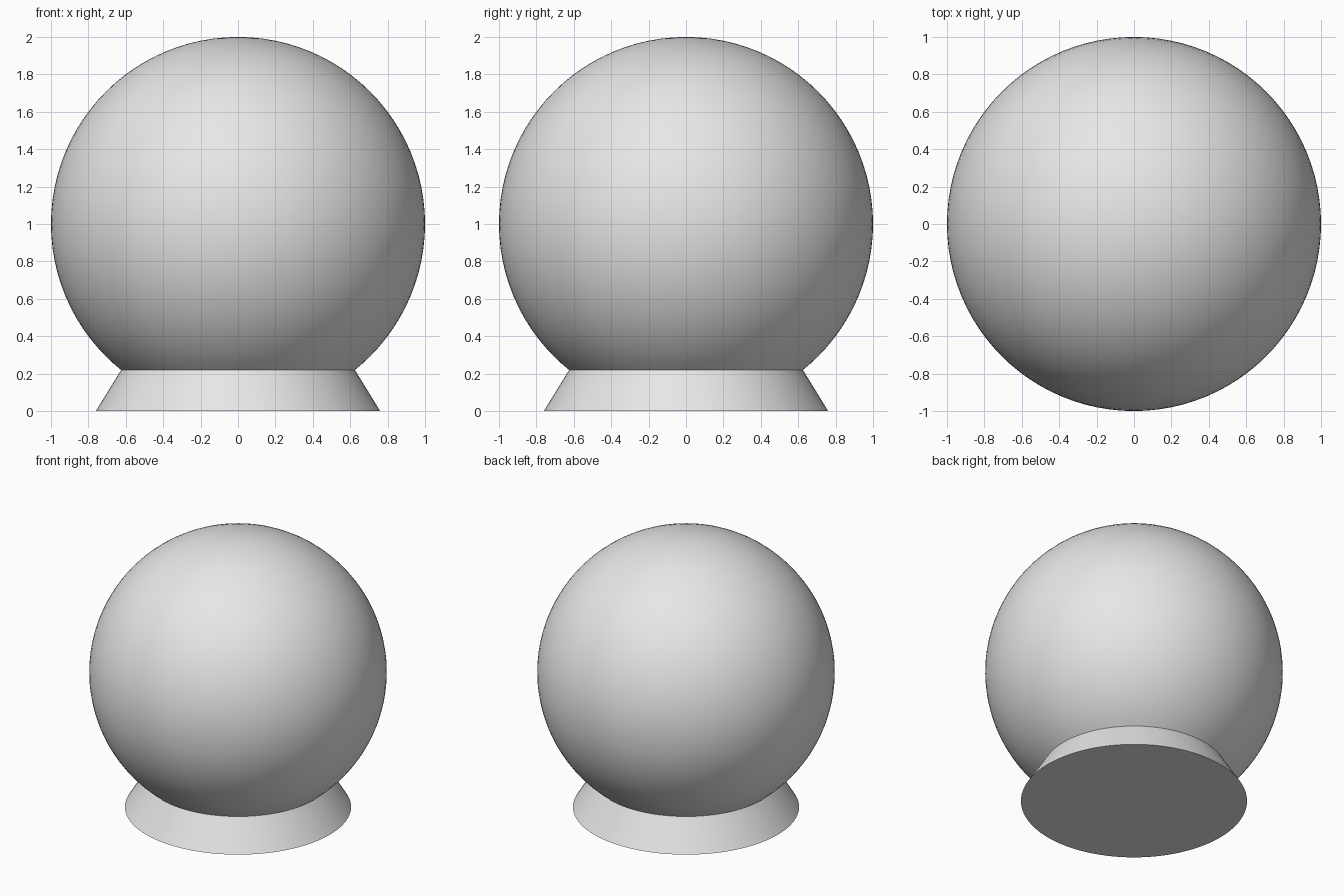
import bpy
import bmesh
import math

cube = bpy.data.objects.get("Cube")
if cube:
    bpy.data.objects.remove(cube, do_unlink=True)

BASE_TOP = 0.22
SEGMENTS = 96

# Single grey material
grey = bpy.data.materials.new("light grey")
grey.use_nodes = True
grey.diffuse_color = (0.8, 0.8, 0.8, 1)
grey.node_tree.nodes["Principled BSDF"].inputs["Base Color"].default_value = grey.diffuse_color


def finish(name):
    """Name, colour and smooth the active object."""
    obj = bpy.context.object
    obj.name = obj.data.name = name
    obj.data.materials.append(grey)
    bpy.ops.object.shade_smooth_by_angle(angle=math.radians(30))
    return obj


# Globe, with the part hidden inside the base cut away
bpy.ops.mesh.primitive_uv_sphere_add(segments=SEGMENTS, ring_count=SEGMENTS // 2,
                                     radius=1, location=(0, 0, 1))
globe = finish("globe")
bm = bmesh.new()
bm.from_mesh(globe.data)
bmesh.ops.bisect_plane(bm, geom=bm.verts[:] + bm.edges[:] + bm.faces[:],
                       plane_co=(0, 0, BASE_TOP - 0.01 - 1), plane_no=(0, 0, 1),
                       clear_inner=True)
bm.to_mesh(globe.data)
bm.free()

# Flared stand with a flat underside
bpy.ops.mesh.primitive_cone_add(vertices=SEGMENTS, radius1=0.76, radius2=0.625,
                                depth=BASE_TOP, location=(0, 0, BASE_TOP / 2))
finish("stand")
